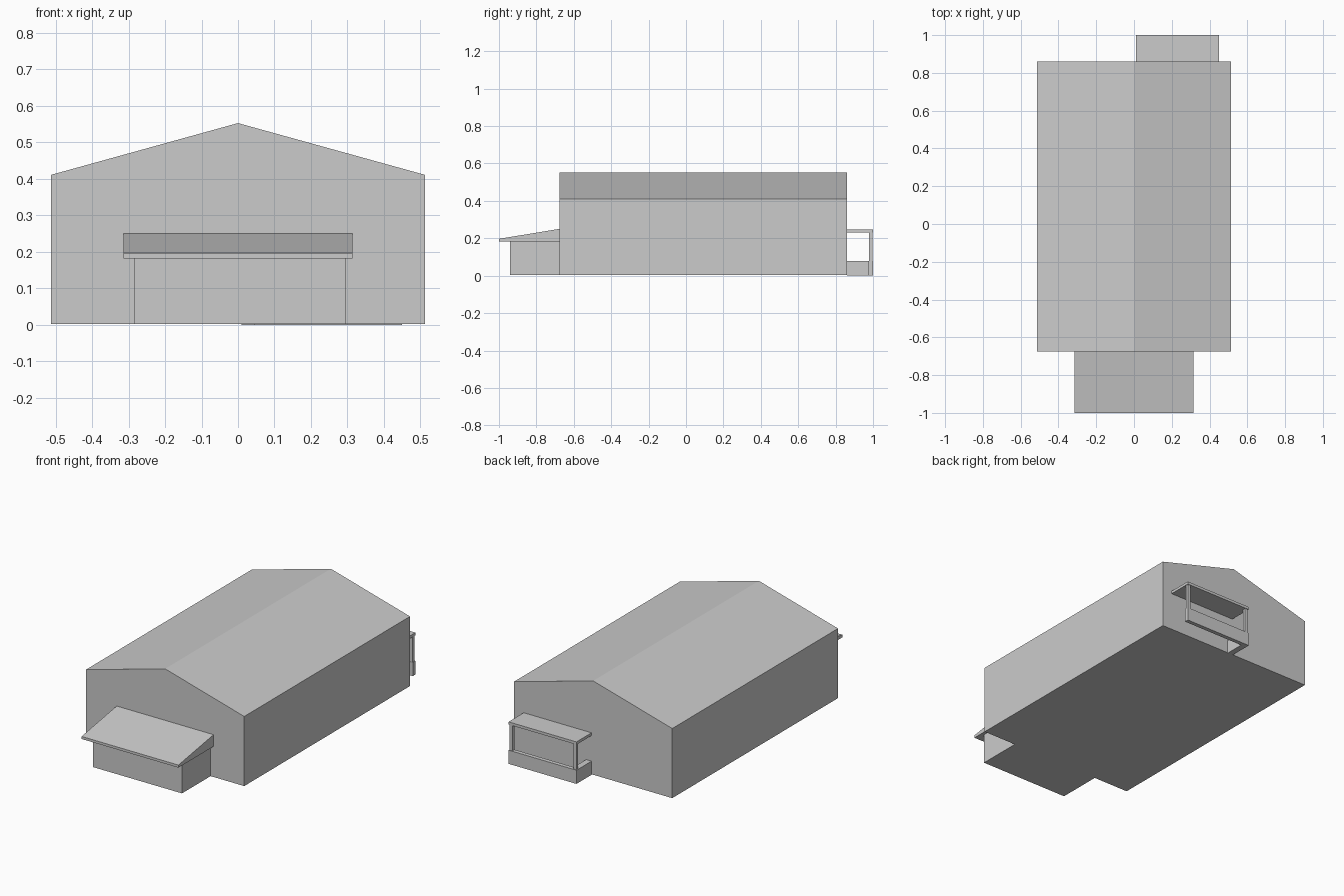
import bpy

if "Cube" in bpy.data.objects:
    bpy.data.objects.remove(bpy.data.objects["Cube"])


def make_mesh(name, verts, faces):
    mesh = bpy.data.meshes.new(name)
    mesh.from_pydata(verts, [], faces)
    obj = bpy.data.objects.new(name, mesh)
    bpy.context.collection.objects.link(obj)
    return obj


def prism(name, profile, start, end, axis):
    """Extrude a closed profile: (x, z) along y, or (y, z) along x."""
    n = len(profile)
    verts = []
    for d in (start, end):
        for u, z in profile:
            verts.append((u, d, z) if axis == "y" else (d, u, z))
    sides = [(i, (i + 1) % n, n + (i + 1) % n, n + i) for i in range(n)]
    faces = sides + [tuple(reversed(range(n))), tuple(range(n, 2 * n))]
    if axis == "y":
        faces = [tuple(reversed(f)) for f in faces]
    return make_mesh(name, verts, faces)


def box(name, x, y, z):
    profile = [(y[0], z[0]), (y[1], z[0]), (y[1], z[1]), (y[0], z[1])]
    return prism(name, profile, x[0], x[1], "x")


BASE = 0.003
FRONT, BACK = -0.675, 0.86

# Gabled main hall
prism("main_hall", [(-0.513, BASE), (0.513, BASE), (0.513, 0.411),
                    (0.0, 0.553), (-0.513, 0.411)], FRONT, BACK, "y")

# Front annex with its sloping roof
box("front_annex", (-0.283, 0.295), (-0.94, FRONT), (BASE, 0.182))
prism("front_annex_roof", [(-1.0, 0.182), (FRONT, 0.182),
                           (FRONT, 0.251), (-1.0, 0.197)], -0.314, 0.314, "x")

# Back porch: flat canopy, L-shaped low wall open on one side, two posts
X0, X1, Y1 = 0.01, 0.45, 1.0
box("porch_canopy", (X0, X1), (BACK, Y1), (0.23, 0.246))
wall_plan = [(X0, BACK), (X0 + 0.035, BACK), (X0 + 0.035, 0.976),
             (X1, 0.976), (X1, Y1), (X0, Y1)]
n = len(wall_plan)
make_mesh("porch_low_wall",
          [(x, y, z) for z in (0.0, 0.08) for x, y in wall_plan],
          [(i, (i + 1) % n, n + (i + 1) % n, n + i) for i in range(n)]
          + [tuple(reversed(range(n))), tuple(range(n, 2 * n))])
for side, x in (("left", X0 + 0.004), ("right", X1 - 0.022)):
    box("porch_post_" + side, (x, x + 0.018), (0.978, 0.996), (0.08, 0.23))
